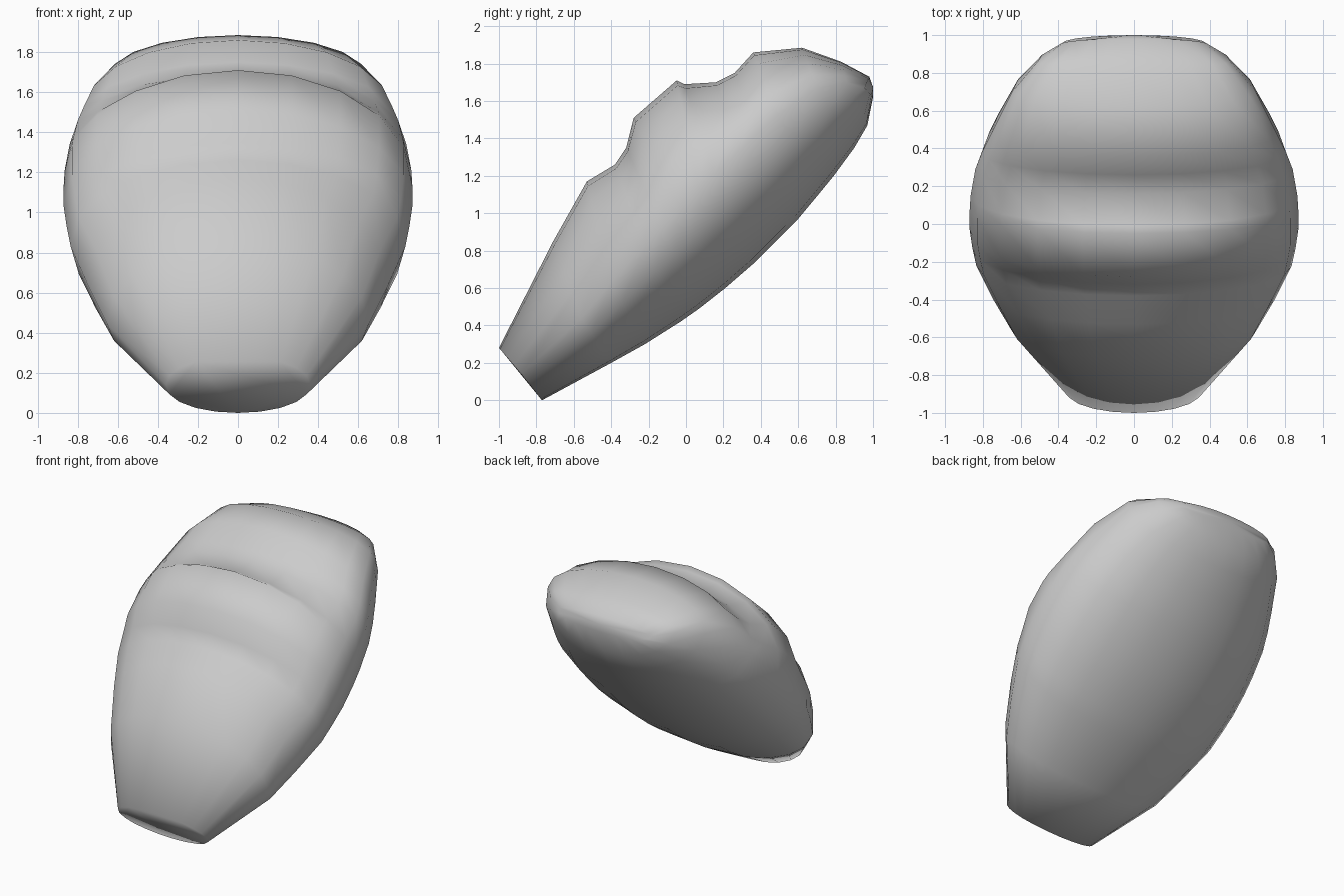
import bpy, bmesh, math

if "Cube" in bpy.data.objects:
    bpy.data.objects.remove(bpy.data.objects["Cube"])

# Cross-sections along the slanted pad:
# upper edge (y, z), widest line (y, z), lower edge (y, z), half width
SECTIONS = [
    ((-1.0, .28), (-.88, .14), (-.77, 0), .36),
    ((-.71, .85), (-.56, .44), (-.40, .20), .65),
    ((-.53, 1.17), (-.40, .63), (-.22, .30), .745),
    ((-.38, 1.26), (-.22, .83), (-.03, .42), .835),
    ((-.32, 1.35), (-.13, .93), (.07, .49), .855),
    ((-.28, 1.51), (-.03, 1.03), (.21, .60), .87),
    ((-.05, 1.71), (.07, 1.13), (.36, .73), .87),
    ((-.01, 1.69), (.15, 1.21), (.46, .83), .865),
    ((.16, 1.70), (.29, 1.34), (.60, .97), .84),
    ((.26, 1.75), (.38, 1.43), (.70, 1.09), .805),
    ((.36, 1.86), (.48, 1.52), (.79, 1.20), .755),
    ((.62, 1.885), (.70, 1.67), (.90, 1.35), .645),
    ((.83, 1.81), (.86, 1.70), (.97, 1.47), .51),
    ((.98, 1.73), (.955, 1.67), (1.0, 1.62), .38),
]
SIDES = 20

bm = bmesh.new()


def add_ring(upper, middle, lower, width):
    """Two half ellipses that share their widest line."""
    ring = []
    for k in range(SIDES):
        a = 2 * math.pi * k / SIDES
        s = math.sin(a)
        end = upper if s > 0 else lower
        t = abs(s) ** .93
        ring.append(bm.verts.new((width * math.cos(a),
                                  middle[0] + (end[0] - middle[0]) * t,
                                  middle[1] + (end[1] - middle[1]) * t)))
    return ring


# Skin the sections and close both ends
rings = [add_ring(*s) for s in SECTIONS]
for r0, r1 in zip(rings, rings[1:]):
    for k in range(SIDES):
        n = (k + 1) % SIDES
        bm.faces.new((r0[k], r0[n], r1[n], r1[k]))
bm.faces.new(rings[0])

tip = bm.verts.new((0, 1.0, 1.675))
for k in range(SIDES):
    bm.faces.new((rings[-1][k], rings[-1][(k + 1) % SIDES], tip))

bmesh.ops.recalc_face_normals(bm, faces=bm.faces)
for f in bm.faces:
    f.smooth = True

mesh = bpy.data.meshes.new("notched_pad")
bm.to_mesh(mesh)
bm.free()
bpy.context.collection.objects.link(bpy.data.objects.new("notched_pad", mesh))
